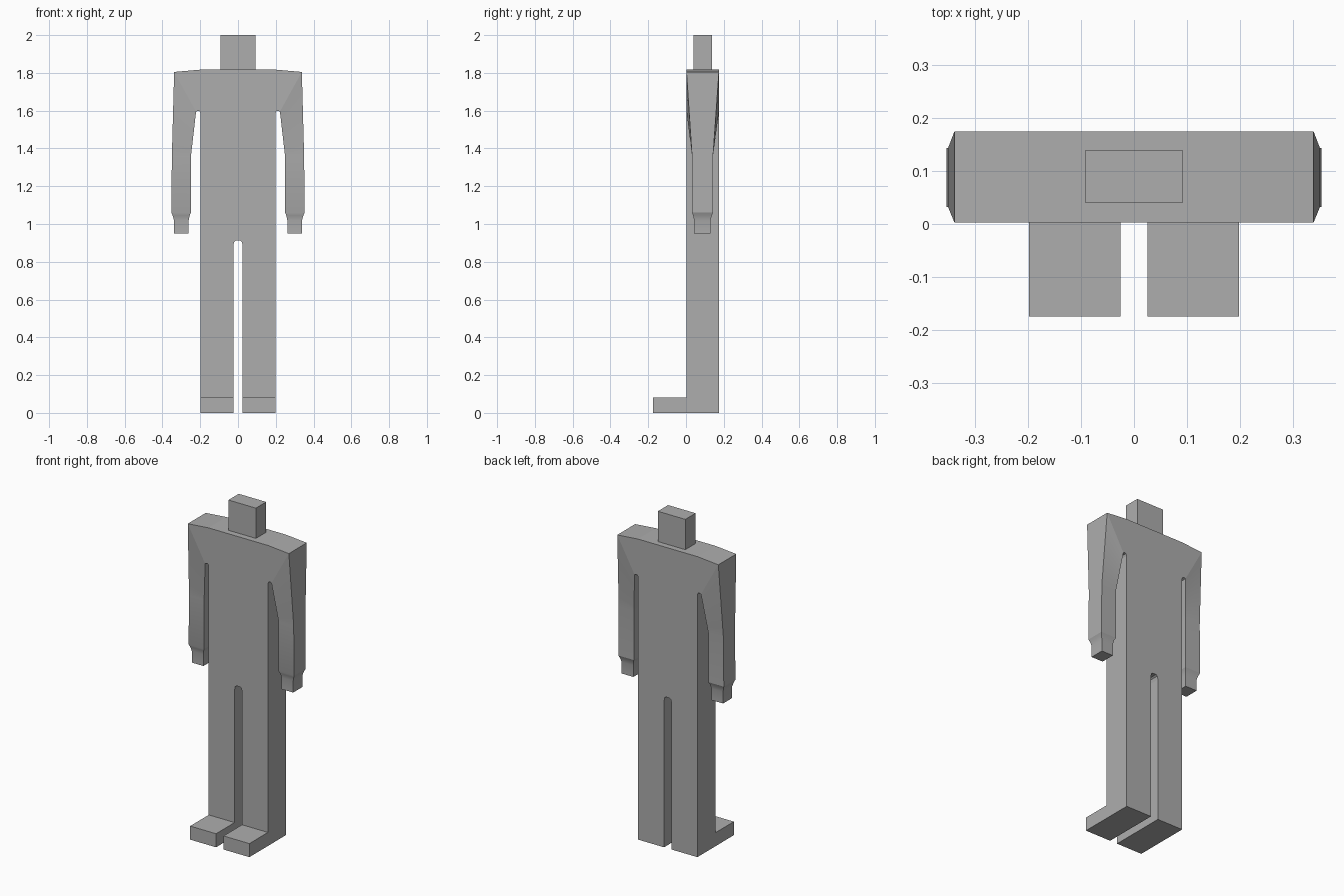
import bpy, bmesh, math

if "Cube" in bpy.data.objects:
    bpy.data.objects.remove(bpy.data.objects["Cube"])

Y0, Y1 = 0.003, 0.174          # front and back of the body

grey = bpy.data.materials.new("plain grey")
grey.diffuse_color = (0.42, 0.42, 0.42, 1)
grey.use_nodes = True
grey.node_tree.nodes["Principled BSDF"].inputs["Base Color"].default_value = grey.diffuse_color


def finish(bm, name, mirror=False, smooth=False):
    bmesh.ops.recalc_face_normals(bm, faces=bm.faces)
    me = bpy.data.meshes.new(name)
    bm.to_mesh(me)
    bm.free()
    ob = bpy.data.objects.new(name, me)
    bpy.context.collection.objects.link(ob)
    me.materials.append(grey)
    if smooth:
        bpy.ops.object.select_all(action='DESELECT')
        ob.select_set(True)
        bpy.context.view_layer.objects.active = ob
        bpy.ops.object.shade_smooth_by_angle(angle=math.radians(25))
    if mirror:
        ob.modifiers.new("mirror", 'MIRROR').use_axis[0] = True
    return ob


def box(name, x0, x1, y0, y1, z0, z1, mirror=False):
    bm = bmesh.new()
    bmesh.ops.create_cube(bm, size=1)
    for v in bm.verts:
        v.co = (x1 if v.co.x > 0 else x0,
                y1 if v.co.y > 0 else y0,
                z1 if v.co.z > 0 else z0)
    return finish(bm, name, mirror)


# torso, shoulders and legs: half outline, mirrored and extruded in depth
half = [(0.012, 0.912), (0.021, 0.905), (0.025, 0.885), (0.025, 0), (0.198, 0),
        (0.198, 1.585), (0.203, 1.597), (0.212, 1.6), (0.222, 1.595),
        (0.338, 1.805), (0.2, 1.817)]
outline = half + [(-x, z) for x, z in reversed(half)]
bm = bmesh.new()
front = [bm.verts.new((x, Y0, z)) for x, z in outline]
back = [bm.verts.new((x, Y1, z)) for x, z in outline]
bm.faces.new(front)
bm.faces.new(back[::-1])
n = len(outline)
for i in range(n):
    # leave the shoulder openings free for the arms
    if i in (8, n - 10):
        continue
    j = (i + 1) % n
    bm.faces.new((front[i], front[j], back[j], back[i]))
finish(bm, "body")

# arm: rings of (inner x, inner z, outer x, outer z, front y, back y)
shoulder = (0.222, 1.595, 0.338, 1.805, Y0, Y1)
elbow = (0.249, 1.36, 0.350, 1.36, 0.032, 0.143)
STEPS = 8
rings = [tuple(a + (b - a) * k / STEPS for a, b in zip(shoulder, elbow))
         for k in range(STEPS + 1)]
rings += [(0.249, 1.06, 0.353, 1.06, 0.032, 0.143),
          (0.256, 1.045, 0.346, 1.045, 0.038, 0.136),
          (0.261, 1.02, 0.339, 1.02, 0.043, 0.130),
          (0.261, 0.95, 0.339, 0.95, 0.043, 0.130)]
bm = bmesh.new()
prev = None
for xi, zi, xo, zo, y0, y1 in rings:
    cur = [bm.verts.new(c) for c in
           ((xi, y0, zi), (xo, y0, zo), (xo, y1, zo), (xi, y1, zi))]
    if prev:
        for i in range(4):
            j = (i + 1) % 4
            bm.faces.new((prev[i], prev[j], cur[j], cur[i]))
    prev = cur
bm.faces.new(prev)
finish(bm, "arms", mirror=True, smooth=True)

# feet and head
box("feet", 0.025, 0.198, -0.174, Y0, 0, 0.082, mirror=True)
box("head", -0.092, 0.092, 0.04, 0.138, 1.817, 2.0)
